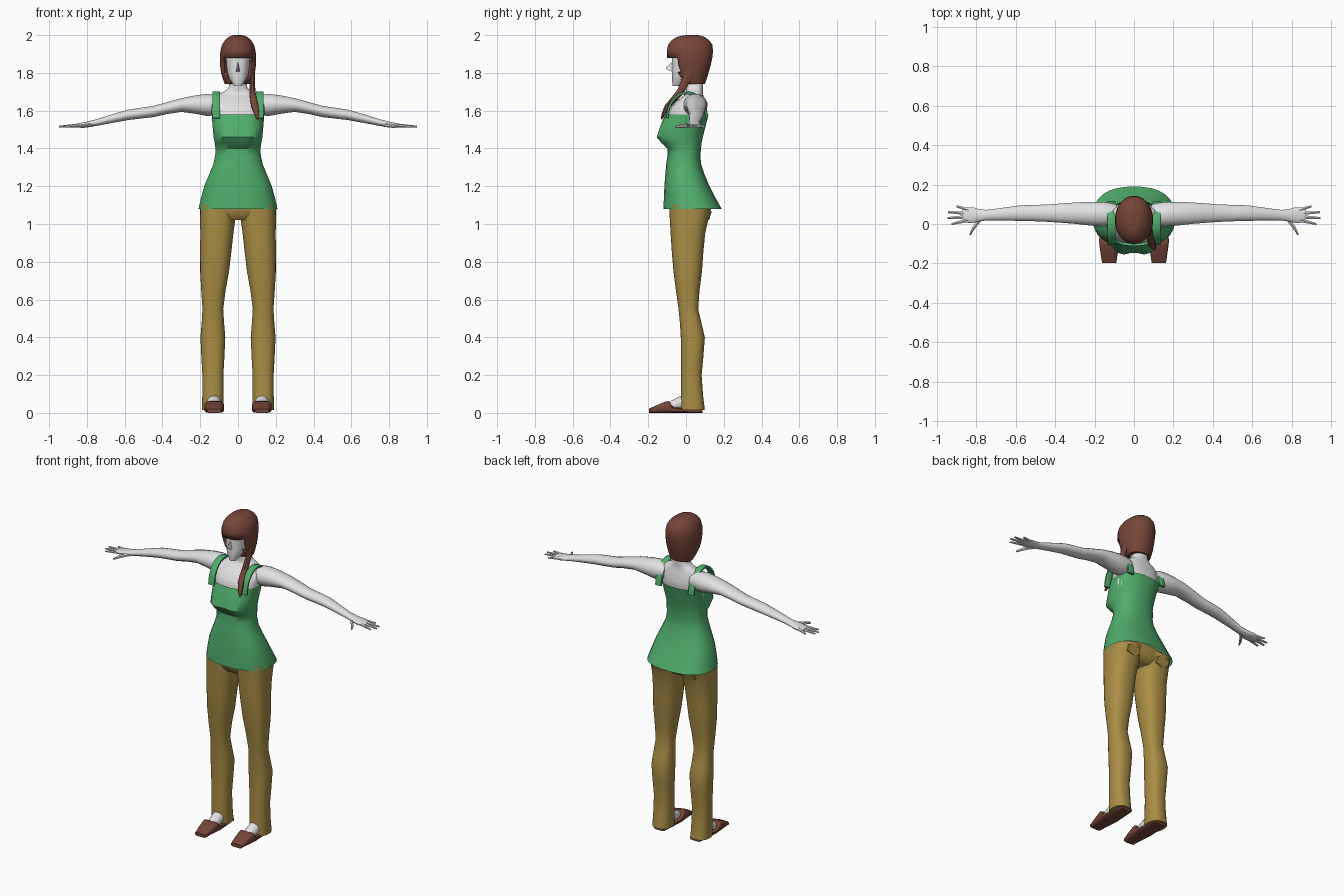
import bpy, bmesh, math
from mathutils import Vector

if "Cube" in bpy.data.objects:
    bpy.data.objects.remove(bpy.data.objects["Cube"])


def material(name, red, green, blue):
    mat = bpy.data.materials.new(name)
    mat.use_nodes = True
    colour = (red, green, blue, 1)
    mat.diffuse_color = colour
    mat.node_tree.nodes["Principled BSDF"].inputs["Base Color"].default_value = colour
    return mat


SKIN = material("pale skin", .75, .75, .75)
GREEN = material("green cloth", .08, .42, .15)
TAN = material("tan cloth", .4, .27, .06)
BROWN = material("red brown", .18, .06, .04)
X, Y, Z = Vector((1, 0, 0)), Vector((0, 1, 0)), Vector((0, 0, 1))
parts = []


def refine(rows):
    """Insert a smooth in-between row after every row but the last."""
    padded = [rows[0], *rows, rows[-1]]
    result = []
    for before, start, end, after in zip(padded, padded[1:], padded[2:], padded[3:]):
        middle = [(9 * (p + q) - o - r) / 16 for o, p, q, r in zip(before, start, end, after)]
        result += [start, middle]
    return result + [rows[-1]]


def outline(count, power):
    """Points round a unit superellipse; a higher power is squarer."""
    def squared(value):
        return math.copysign(abs(value) ** (2 / power), value)
    angles = [2 * math.pi * (k + .5) / count for k in range(count)]
    return [(squared(math.cos(a)), squared(math.sin(a))) for a in angles]


def loft(name, rings, mat, mirror=1, caps=True, drop=None):
    """Skin equal point rings; mirror flips x and drop picks faces to remove."""
    bm = bmesh.new()
    loops = [[bm.verts.new((mirror * x, y, z)) for x, y, z in ring] for ring in rings]
    for lower, upper in zip(loops, loops[1:]):
        for i in range(len(lower)):
            bm.faces.new((lower[i - 1], lower[i], upper[i], upper[i - 1]))
    if caps:
        bm.faces.new(loops[0])
        bm.faces.new(loops[-1])
    bmesh.ops.recalc_face_normals(bm, faces=bm.faces)
    if drop:
        removed = [face for face in bm.faces if drop(face.calc_center_median())]
        bmesh.ops.delete(bm, geom=removed, context="FACES")
    mesh = bpy.data.meshes.new(name)
    bm.to_mesh(mesh)
    bm.free()
    mesh.materials.append(mat)
    part = bpy.data.objects.new(name, mesh)
    bpy.context.collection.objects.link(part)
    parts.append(part)
    return part


def stack(name, rows, mat, centre=lambda z: 0, power=2.4, **options):
    """Upright loft; each row is height, half width, front y and back y."""
    rings = []
    for z, width, front, back in refine(rows):
        middle, depth = (front + back) / 2, (back - front) / 2
        rings.append([(centre(z) + width * u, middle + depth * v, z)
                      for u, v in outline(28, power)])
    return loft(name, rings, mat, **options)


def sweep(name, path, mat, side, up=None, power=2, count=12, **options):
    """Loft along a path; each row is x, y, z, half size on side and on up."""
    rows = refine(path)
    points = [Vector(row[:3]) for row in rows]
    rings = []
    for i, (point, row) in enumerate(zip(points, rows)):
        along = points[min(i + 1, len(points) - 1)] - points[max(i - 1, 0)]
        normal = up or along.cross(side).normalized()
        rings.append([point + side * row[3] * u + normal * row[4] * v
                      for u, v in outline(count, power)])
    return loft(name, rings, mat, **options)


# Tank top, open at hem and neckline, with a shallow hollow between the breasts
top = stack("tank_top", [
    (1.08, .21, -.12, .19), (1.2, .18, -.115, .125), (1.32, .13, -.105, .08),
    (1.4, .12, -.1, .08), (1.46, .13, -.165, .09), (1.58, .14, -.11, .12)],
    GREEN, caps=False)
for vertex in top.data.vertices:
    x, y, z = vertex.co
    if y < 0:
        vertex.co.y += .025 * math.exp(-(x / .04) ** 2 - ((z - 1.48) / .05) ** 2)

# Chest, shoulders and neck
stack("chest_and_neck", [
    (1.5, .13, -.08, .08), (1.58, .14, -.1, .11), (1.65, .14, -.05, .1),
    (1.69, .1, 0, .09), (1.72, .05, 0, .09), (1.8, .045, 0, .09)], SKIN)

# Head and wedge nose
stack("head", [
    (1.73, .02, -.07, -.03), (1.77, .046, -.075, .04), (1.82, .06, -.075, .09),
    (1.92, .066, -.075, .1)], SKIN)
loft("nose", [[(-.015, -.06, 1.8), (.015, -.06, 1.8), (0, -.06, 1.87)],
              [(-.004, -.105, 1.82), (.004, -.105, 1.82), (0, -.105, 1.83)]], SKIN)

# Hair cap cut open round the face, and a braid over the left shoulder
hair = stack("hair", [
    (1.74, .07, -.01, .1), (1.8, .09, -.07, .12), (1.88, .097, -.1, .14),
    (1.95, .085, -.095, .14), (1.99, .05, -.05, .1), (2, .02, 0, .06)],
    BROWN, power=2.1, drop=lambda c: c.z < 1.88 and c.y < -.035 and abs(c.x) < .09)
hair.modifiers.new("thickness", "SOLIDIFY").thickness = .012
sweep("braid", [
    (.08, .02, 1.81, .012, .03), (.076, -.03, 1.7, .017, .02),
    (.09, -.1, 1.62, .02, .016), (.106, -.13, 1.555, .006, .005)], BROWN, X, count=8)

# Hips joining the trouser legs
stack("trouser_hips", [
    (1.02, .13, -.06, .09), (1.06, .195, -.085, .125), (1.12, .19, -.09, .13)], TAN)

for label, mirror in (("left", 1), ("right", -1)):
    # Shoulder strap, an arch from front neckline to back neckline
    turns = [math.pi * k / 8 for k in range(9)]
    sweep(label + "_strap", [
        (.115, .005 - .105 * math.cos(t), 1.56 + .135 * math.sin(t), .021, .008)
        for t in turns], GREEN, X, power=4, count=8, mirror=mirror)

    # Arm, from shoulder to palm
    sweep(label + "_arm", [
        (.09, .05, 1.63, .05, .045), (.16, .05, 1.63, .064, .06),
        (.3, .055, 1.63, .055, .037), (.45, .055, 1.595, .044, .03),
        (.58, .055, 1.578, .04, .028), (.75, .045, 1.537, .027, .018),
        (.82, .045, 1.524, .041, .014), (.87, .045, 1.519, .035, .009)],
        SKIN, Y, Z, count=16, mirror=mirror)

    # Four fanned fingers and a thumb
    for k, tip in enumerate((.925, .947, .943, .9)):
        root, end = .02 + .017 * k, .03 * k
        sweep(f"{label}_finger_{k}", [
            (.84, root, 1.522, .011, .01), (tip, end, 1.516, .006, .005)],
            SKIN, Y, Z, count=6, mirror=mirror)
    sweep(label + "_thumb", [
        (.775, .03, 1.525, .014, .011), (.81, -.015, 1.52, .011, .01),
        (.832, -.055, 1.513, .005, .006)], SKIN, X, Z, count=6, mirror=mirror)

    # Trouser leg, leaning in above the knee and flared at the cuff
    stack(label + "_trouser_leg", [
        (.015, .058, -.03, .1), (.2, .056, -.026, .083), (.4, .066, -.028, .1),
        (.55, .055, -.04, .065), (.75, .077, -.067, .085), (.95, .088, -.082, .102),
        (1.1, .1, -.09, .14)], TAN, mirror=mirror,
        centre=lambda z: .133 - .06 * max(0, z - .6))

    # Back pocket flap
    loft(label + "_pocket_flap", [
        [(.065, y, 1.07), (.15, y, 1.07), (.15, y - .015, 1.035),
         (.107, y - .015, 1.02), (.065, y - .015, 1.035)] for y in (.13, .137)],
        TAN, mirror=mirror)

    # Bare instep and square-toed shoe
    sweep(label + "_foot", [
        (.126, -.11, .03, .03, .02), (.126, -.06, .042, .036, .033),
        (.13, .03, .07, .038, .05)], SKIN, X, Z, mirror=mirror)
    shoe = [(-.197, .022, .037), (-.11, .06, .05), (-.085, .058, .052),
            (-.06, .03, .05), (.088, .022, .037)]
    sweep(label + "_shoe", [(.126, y, high / 2, wide, high / 2) for y, high, wide in shoe],
          BROWN, X, Z, power=4, mirror=mirror)

# Smooth shading with crisp hard edges
bpy.ops.object.select_all(action="DESELECT")
for part in parts:
    part.select_set(True)
bpy.context.view_layer.objects.active = top
bpy.ops.object.shade_smooth_by_angle(angle=math.radians(45))
